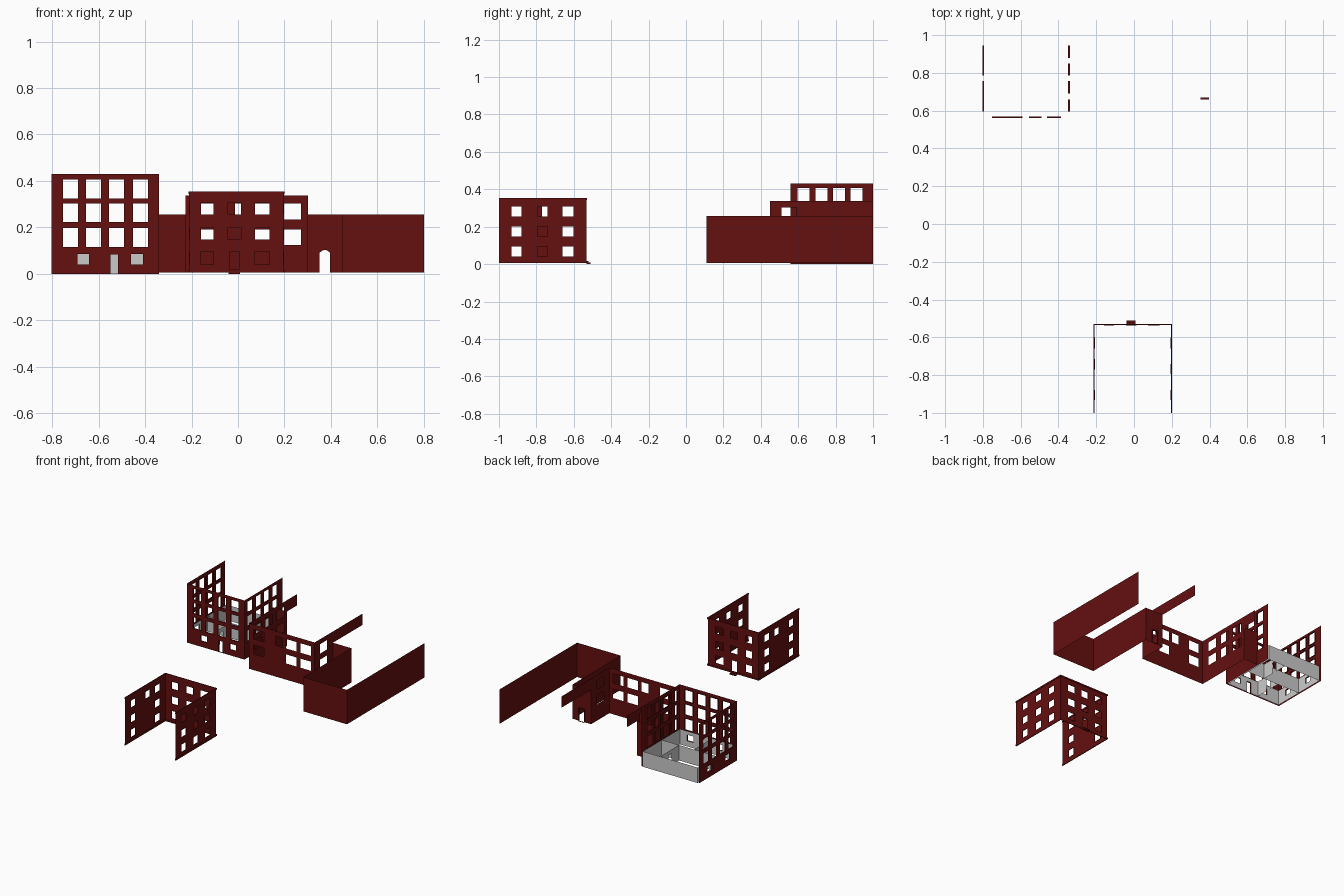
import bpy, bmesh, math
from mathutils import Vector

if "Cube" in bpy.data.objects:
    bpy.data.objects.remove(bpy.data.objects["Cube"])

brick = bpy.data.materials.new("dark_red")
brick.diffuse_color = (0.13, 0.005, 0.005, 1)
brick.use_nodes = True
brick.node_tree.nodes["Principled BSDF"].inputs["Base Color"].default_value = brick.diffuse_color


def finish(bm, name, mat):
    me = bpy.data.meshes.new(name)
    bm.to_mesh(me)
    bm.free()
    ob = bpy.data.objects.new(name, me)
    bpy.context.collection.objects.link(ob)
    if mat:
        me.materials.append(mat)
    return ob


def wall(name, p0, p1, z0, z1, holes=(), inward=(0, 0), mat=brick, arch=0):
    """Sheet wall from p0 to p1 along one axis; holes are (a0, a1, z0, z1)
    in that axis' world coordinate, with reveals pushed along inward."""
    ax = 0 if abs(p1[0] - p0[0]) > abs(p1[1] - p0[1]) else 1
    lo, hi = sorted((p0[ax], p1[ax]))
    fixed = p0[1 - ax]
    inn = Vector((inward[0], inward[1], 0))

    def pt(a, z):
        return Vector((a, fixed, z)) if ax == 0 else Vector((fixed, a, z))

    us = sorted({lo, hi} | {h[0] for h in holes} | {h[1] for h in holes})
    zs = sorted({z0, z1} | {h[2] for h in holes} | {h[3] for h in holes})
    bm = bmesh.new()

    def quad(*pts):
        bm.faces.new([bm.verts.new(p) for p in pts])

    for a, b in zip(us, us[1:]):
        for c, d in zip(zs, zs[1:]):
            m, n = (a + b) / 2, (c + d) / 2
            if not any(h[0] < m < h[1] and h[2] < n < h[3] for h in holes):
                quad(pt(a, c), pt(b, c), pt(b, d), pt(a, d))
    for a, b, c, d in holes:
        if inn.length > 0:
            ring = [pt(a, c), pt(b, c), pt(b, d), pt(a, d)]
            for i in range(4):
                p, q = ring[i], ring[(i + 1) % 4]
                quad(p, q, q + inn, p + inn)
        if arch:
            # fill the corners above a curved door head
            n = 8
            t = [i / n for i in range(n + 1)]
            f = [(a + (b - a) * s, d - arch * (1 - math.sin(math.pi * s))) for s in t]
            for (u, z), (v, w) in zip(f, f[1:]):
                quad(pt(u, z), pt(v, w), pt(v, d + 1e-5), pt(u, d + 1e-5))
    bmesh.ops.remove_doubles(bm, verts=bm.verts, dist=1e-4)
    return finish(bm, name, mat)


def box(name, x0, x1, y0, y1, z0, z1):
    bm = bmesh.new()
    bmesh.ops.create_cube(bm, size=1)
    for v in bm.verts:
        v.co = Vector(((x0 + x1) / 2 + v.co.x * (x1 - x0),
                       (y0 + y1) / 2 + v.co.y * (y1 - y0),
                       (z0 + z1) / 2 + v.co.z * (z1 - z0)))
    return finish(bm, name, brick)


def grid(cols, rows):
    return [(a, b, c, d) for a, b in cols for c, d in rows]


T = 0.01   # depth of window reveals

# Tall block, back left
rows = [(.115, .198), (.224, .302), (.324, .407)]
cols = [(-.753, -.688), (-.654, -.589), (-.555, -.49), (-.452, -.387)]
low = [(-.692, -.641, .041, .085), (-.46, -.409, .041, .085), (-.55, -.516, 0, .083)]
side = [(.596, .66), (.692, .757), (.785, .85), (.88, .944)]
side_low = [(.64, .69, .041, .085), (.85, .90, .041, .085)]
wall("tall_block_front", (-.803, .56), (-.34, .56), 0, .43, grid(cols, rows) + low, (0, T))
wall("tall_block_left", (-.803, .56), (-.803, 1), 0, .43, grid(side, rows) + side_low, (T, 0))
wall("tall_block_right", (-.34, .56), (-.34, 1), 0, .43, grid(side, rows), (-T, 0))

# Grey ground floor rooms inside the tall block
H = .112
wall("room_front", (-.793, .57), (-.35, .57), 0, H, low, mat=None)
wall("room_left", (-.793, .57), (-.793, .998), 0, H, side_low, mat=None)
wall("room_right", (-.35, .57), (-.35, .998), 0, H, mat=None)
wall("room_back", (-.793, .998), (-.35, .998), 0, H, mat=None)
wall("partition_cross", (-.793, .78), (-.35, .78), 0, H, mat=None)
wall("partition_rear", (-.49, .78), (-.49, .998), 0, H, [(.868, .902, 0, .083)], mat=None)
wall("partition_fore", (-.61, .57), (-.61, .78), 0, H, [(.663, .697, 0, .083)], mat=None)

# Link wall between tall block and middle block
wall("link_wall", (-.34, .885), (-.226, .885), .006, .256)

# Middle block
Z = .006
mrows = [(.124, .19), (.233, .302)]
mcols = [(-.19, -.105), (.07, .155), (.187, .272)]
wall("middle_front", (-.226, .45), (.302, .45), Z, .338,
     grid(mcols, mrows) + [(-.013, .045, .233, .302)])
wall("middle_left", (-.226, .45), (-.226, .885), Z, .338,
     grid([(.51, .59), (.64, .72), (.77, .85)], mrows))
wall("middle_left_upper", (-.226, .885), (-.226, 1), .256, .338)
wall("middle_right", (.302, .45), (.302, .66), Z, .338, grid([(.51, .59)], mrows))
wall("middle_right_upper", (.302, .66), (.302, 1), .256, .338)

# Low block, right
wall("low_entry", (.302, .66), (.45, .66), Z, .256, [(.352, .396, Z, .103)], (0, T), arch=.012)
wall("low_inner_side", (.45, .11), (.45, .66), Z, .256)
wall("low_front", (.45, .11), (.8, .11), Z, .256)
wall("low_right", (.8, .11), (.8, 1), Z, .256)

# Near block, facing the street toward +y
frows = [(.04, .095), (.147, .2), (.255, .307)]
x0, x1, yf = -.211, .198, -.533
fcols = [(-.16, -.105), (.073, .135)]
scols = [(-.933, -.88), (-.66, -.602)]
wall("near_front", (x0, yf), (x1, yf), Z, .352,
     grid(fcols, frows) + grid([(-.043, .013)], frows[1:]) + [(-.036, .004, .016, .095)], (0, -.004))
wall("near_right", (x1, -1), (x1, yf), Z, .352,
     grid(scols + [(-.794, -.74)], frows), (-.004, 0))
wall("near_left", (x0, -1), (x0, yf), Z, .352,
     grid(scols, frows) + [(-.77, -.715, .255, .307)], (.004, 0))
# Cornice and plinth bands around the near block
for band, a, b in (("cornice", .343, .354), ("plinth", .006, .018)):
    e = .003
    box(band + "_front", x0 - e, x1 + e, yf - e, yf + e, a, b)
    for s, x in (("left", x0), ("right", x1)):
        box(band + "_" + s, x - e, x + e, -1, yf + e, a, b)
# Door steps
box("door_step_upper", -.037, .005, yf, yf + .012, .0, .016)
box("door_step_lower", -.04, .008, yf, yf + .023, .0, .008)
